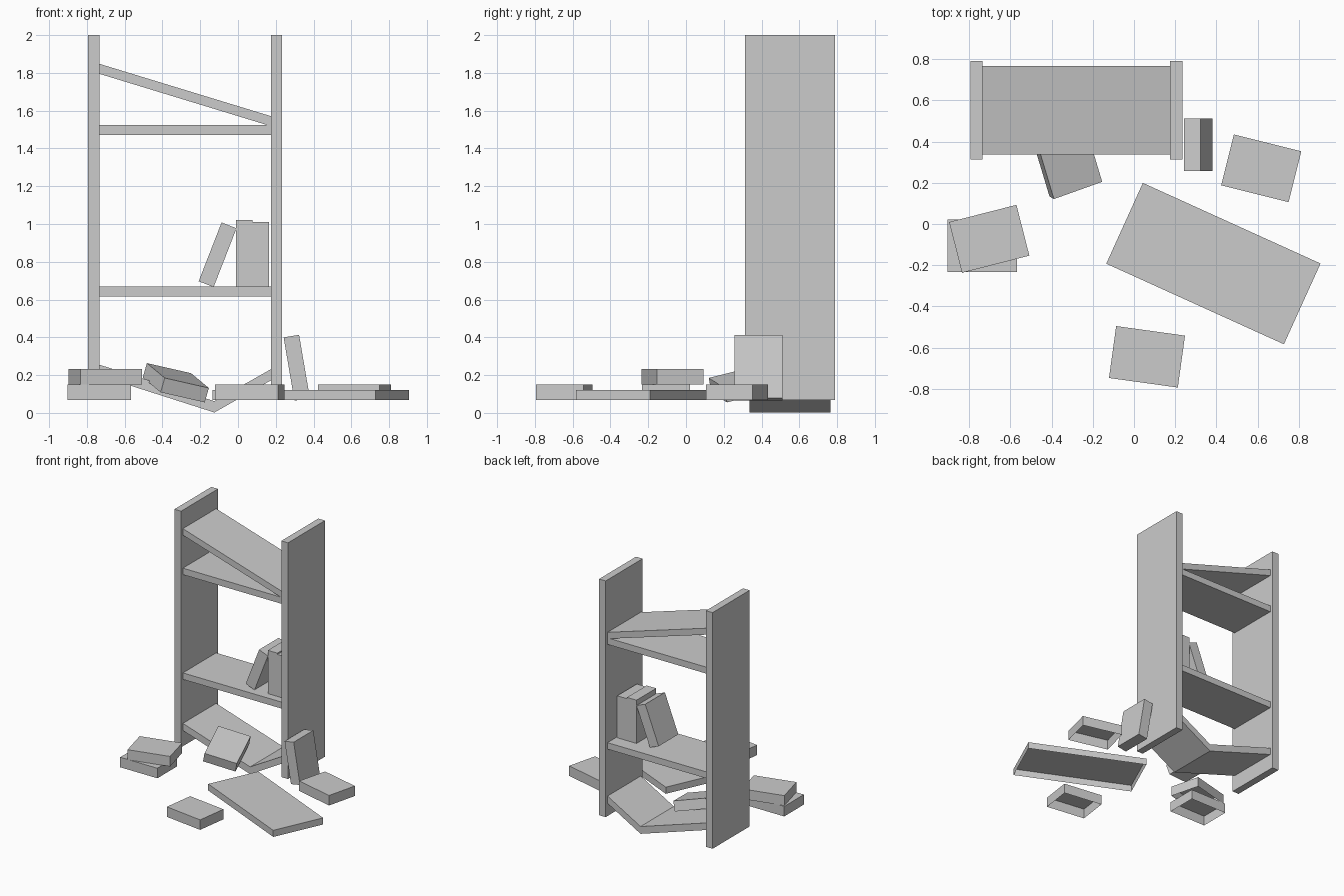
import bpy, bmesh
from math import radians
from mathutils import Matrix, Vector

if "Cube" in bpy.data.objects:
    bpy.data.objects.remove(bpy.data.objects["Cube"])


def box(name, size, matrix, open_bottom=False):
    bm = bmesh.new()
    bmesh.ops.create_cube(bm, size=1)
    bmesh.ops.scale(bm, vec=size, verts=bm.verts)
    if open_bottom:
        bm.normal_update()
        bmesh.ops.delete(bm, geom=[f for f in bm.faces if f.normal.z < -0.9], context='FACES_ONLY')
    bm.transform(matrix)
    finish(name, bm)


def finish(name, bm):
    me = bpy.data.meshes.new(name)
    bm.to_mesh(me)
    bm.free()
    bpy.context.collection.objects.link(bpy.data.objects.new(name, me))


def place(x, y, z, angle=0, axis='Z'):
    return Matrix.Translation((x, y, z)) @ Matrix.Rotation(radians(angle), 4, axis)


def board(name, profile, y0=0.336, y1=0.766):
    """Extrude an x-z outline through the depth of the bookcase."""
    bm = bmesh.new()
    face = bm.faces.new([bm.verts.new((x, y0, z)) for x, z in profile])
    ext = bmesh.ops.extrude_face_region(bm, geom=[face])
    verts = [v for v in ext['geom'] if isinstance(v, bmesh.types.BMVert)]
    bmesh.ops.translate(bm, vec=(0, y1 - y0, 0), verts=verts)
    bmesh.ops.recalc_face_normals(bm, faces=bm.faces)
    finish(name, bm)


L, R = -0.734, 0.174      # inner faces of the side panels
FLOOR = 0.068
BOOK = (0.337, 0.254, 0.082)

# Side panels
for name, x in (("left_panel", L - 0.03), ("right_panel", R + 0.03)):
    box(name, (0.06, 0.478, 2 - FLOOR), place(x, 0.551, (2 + FLOOR) / 2))

# Level shelves, fallen shelf and snapped bottom shelf
for name, z in (("upper_shelf", 1.472), ("middle_shelf", 0.615)):
    board(name, [(L, z), (R, z), (R, z + 0.053), (L, z + 0.053)])
board("slanted_shelf", [(L, 1.795), (R, 1.518), (R, 1.571), (L, 1.848)])
board("broken_bottom_shelf", [(L, 0.197), (-0.125, 0.002), (R, 0.172),
                              (R, 0.231), (-0.125, 0.062), (L, 0.255)])

# Loose board on the floor
box("fallen_board", (0.946, 0.43, 0.054), place(0.385, -0.192, FLOOR + 0.027, -24.4), True)

# Books lying flat
for name, x, y, level, angle in (("front_book", 0.063, -0.644, 0, -7.9),
                                 ("right_book", 0.617, 0.27, 0, -14),
                                 ("lower_stacked_book", -0.735, -0.106, 0, 0),
                                 ("upper_stacked_book", -0.702, -0.072, 1, 14.3)):
    box(name, BOOK, place(x, y, FLOOR + (level + 0.5) * BOOK[2], angle), True)

# Standing and leaning books
upright = (0.083, 0.254, 0.34)
box("panel_leaning_book", upright, place(0.311, 0.385, 0.239, -9.7, 'Y'))
box("shelf_book_inner", (0.086, 0.254, 0.354), place(0.033, 0.527, 0.845))
box("shelf_book_outer", (0.088, 0.254, 0.343), place(0.121, 0.527, 0.8395))
box("shelf_leaning_book", (0.085, 0.254, 0.334), place(-0.108, 0.524, 0.837, 21.3, 'Y'))

# Book propped on the broken shelf, oriented by its short and long edges
a = Vector((0.232, 0.083, -0.053)).normalized()
n = a.cross(Vector((-0.08, 0.318, 0.075))).normalized()
b = n.cross(a)
corner = Vector((-0.388, 0.121, 0.185))
m = Matrix((a, b, n)).transposed().to_4x4()
m.translation = corner + a * 0.127 + b * 0.1685 - n * 0.04
box("propped_book", (0.254, 0.337, 0.08), m)
